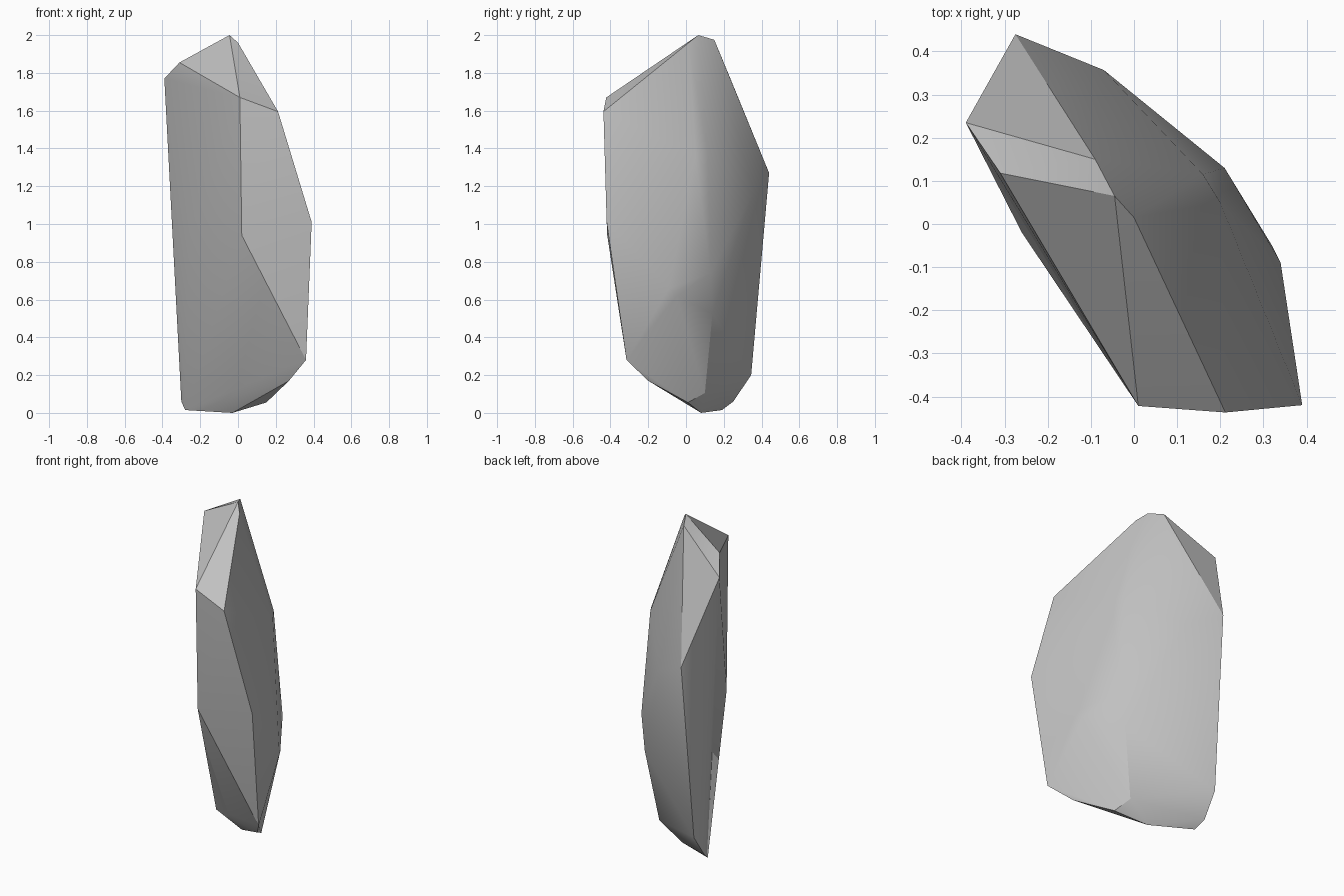
import bpy, bmesh, math

# Remove the default cube
old = bpy.data.objects.get("Cube")
if old:
    bpy.data.objects.remove(old, do_unlink=True)

# Stone material
stone = bpy.data.materials.new("grey_stone")
stone.use_nodes = True
grey = (0.53, 0.53, 0.53, 1)
stone.diffuse_color = grey
bsdf = next(n for n in stone.node_tree.nodes if n.type == 'BSDF_PRINCIPLED')
bsdf.inputs["Base Color"].default_value = grey
bsdf.inputs["Roughness"].default_value = 0.9

# Corners of the boulder, grouped by region
crown = [(-.045, .065, 2), (-.09, .15, 1.975), (0, .015, 1.96), (-.31, .118, 1.855), (-.39, .235, 1.77)]
front_edge = [(.01, -.422, 1.67), (.212, -.437, 1.595), (.39, -.42, 1.01), (.02, -.417, .94), (-.26, -.02, .95)]
back_ridge = [(-.275, .44, 1.27), (-.07, .357, 1.17), (.16, .115, 1.375), (.2, .05, 1.36),
              (.21, .13, .74), (.18, .14, .525), (.34, -.09, .66), (.32, -.05, .62)]
foot = [(.36, -.315, .28), (.27, -.2, .17), (.15, .01, .055), (.11, .1, .105), (-.03, .08, 0),
        (-.28, .19, .015), (-.3, .25, .06), (-.295, .345, .2)]

# Wrap the corners in a hull
bm = bmesh.new()
for corner in crown + front_edge + back_ridge + foot:
    bm.verts.new(corner)
hull = bmesh.ops.convex_hull(bm, input=bm.verts)
loose = {v for v in hull["geom_interior"] + hull["geom_unused"] if isinstance(v, bmesh.types.BMVert)}
bmesh.ops.delete(bm, geom=list(loose), context='VERTS')
bmesh.ops.recalc_face_normals(bm, faces=bm.faces)

mesh = bpy.data.meshes.new("boulder")
bm.to_mesh(mesh)
bm.free()
mesh.materials.append(stone)
boulder = bpy.data.objects.new("boulder", mesh)
bpy.context.collection.objects.link(boulder)

# Smooth shading with crisp ridges
bpy.ops.object.select_all(action='DESELECT')
boulder.select_set(True)
bpy.context.view_layer.objects.active = boulder
bpy.ops.object.shade_smooth_by_angle(angle=math.radians(28))
